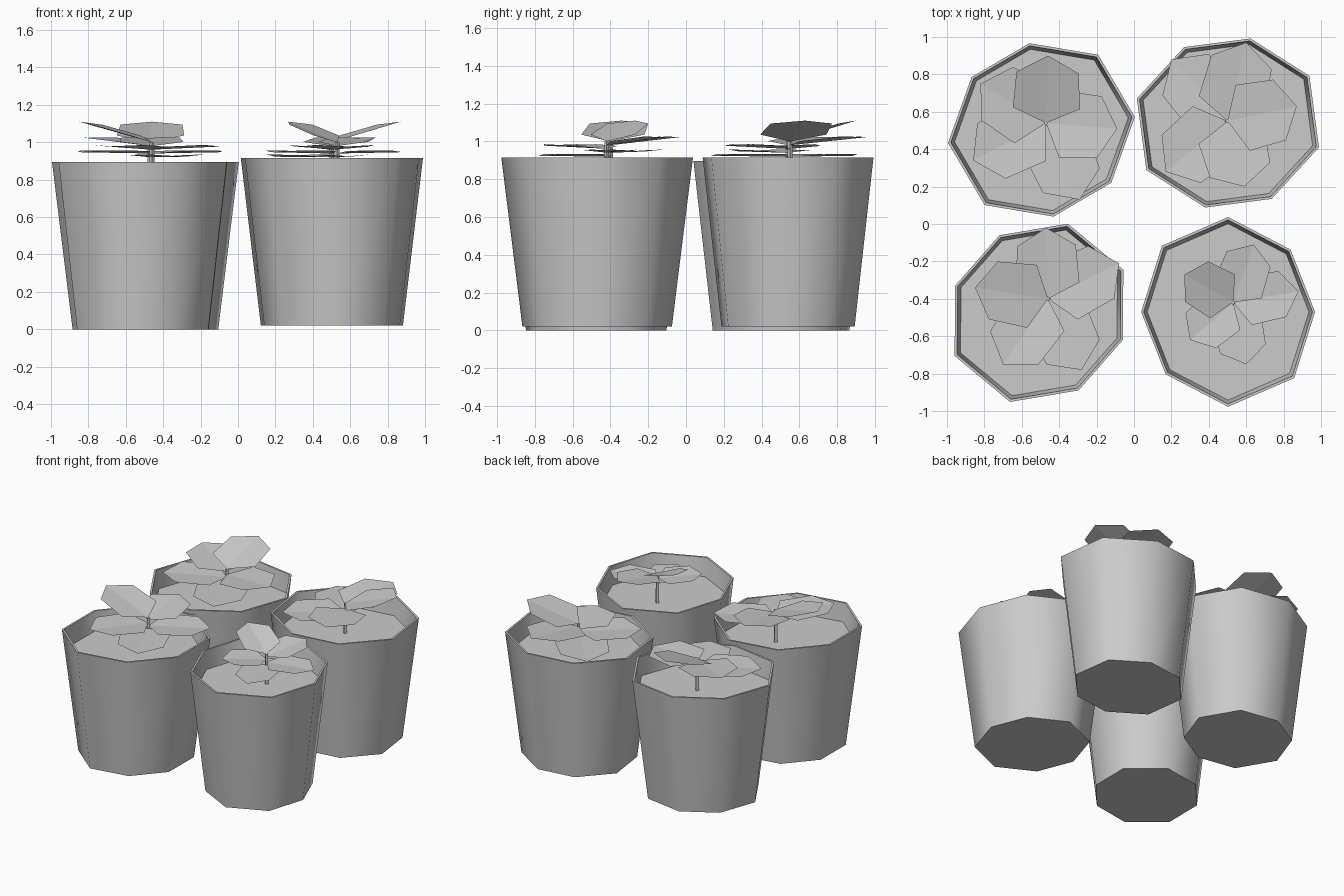
import bpy, bmesh
from math import cos, sin, radians
from mathutils import Vector

if "Cube" in bpy.data.objects:
    bpy.data.objects.remove(bpy.data.objects["Cube"])


def make_object(name, bm, smooth=False):
    bmesh.ops.recalc_face_normals(bm, faces=bm.faces[:])
    mesh = bpy.data.meshes.new(name)
    bm.to_mesh(mesh)
    bm.free()
    ob = bpy.data.objects.new(name, mesh)
    bpy.context.collection.objects.link(ob)
    if smooth:
        bpy.ops.object.select_all(action='DESELECT')
        ob.select_set(True)
        bpy.context.view_layer.objects.active = ob
        bpy.ops.object.shade_smooth_by_angle(angle=1.0)
    return ob


def ring(bm, sides, centre, radius, z, start=0, axis=0, stretch=0):
    """Polygon of vertices, slightly longer along the given axis."""
    verts = []
    for i in range(sides):
        a = radians(start + i * 360 / sides)
        r = radius * (1 + stretch * cos(2 * (a - radians(axis))))
        verts.append(bm.verts.new((centre[0] + r * cos(a), centre[1] + r * sin(a), z)))
    return verts


def bridge(bm, a, b):
    for i in range(len(a)):
        j = (i + 1) % len(a)
        bm.faces.new((a[i], a[j], b[j], b[i]))


def add_leaf(bm, base, tip, width):
    """Pointed six-sided leaf, lightly folded on its midrib."""
    along = tip - base
    side = Vector((-along.y, along.x, 0)).normalized() * width / 2
    lift = Vector((0, 0, 0.012))
    b, t = bm.verts.new(base), bm.verts.new(tip)
    for s in (1, -1):
        p = bm.verts.new(base + along * 0.22 + side * s + lift)
        q = bm.verts.new(base + along * 0.75 + side * s * 0.92 + lift)
        bm.faces.new((b, p, q, t))


def build_plant(place, centre, z, start, axis, stem, leaf_width, tips):
    shape = dict(start=start, axis=axis, stretch=0.052)
    soil_z = z + 0.76

    # tapered pot with thin rim and inner wall
    bm = bmesh.new()
    loops = [ring(bm, 8, centre, 0.486 * s, z + h, **shape)
             for s, h in ((.78, 0), (1, .895), (.97, .895), (.93, .76))]
    for a, b in zip(loops, loops[1:]):
        bridge(bm, a, b)
    bm.faces.new(loops[0])
    make_object(place + "_pot", bm, smooth=True)

    # soil
    bm = bmesh.new()
    bm.faces.new(ring(bm, 8, centre, 0.486 * 0.93, soil_z, **shape))
    make_object(place + "_soil", bm)

    # stem
    bm = bmesh.new()
    low, high = ring(bm, 4, stem, .015, soil_z), ring(bm, 4, stem, .012, 1.0)
    bridge(bm, low, high)
    bm.faces.new(high)
    make_object(place + "_stem", bm)

    # leaves, listed from the top one down, each lower and flatter
    bm = bmesh.new()
    for i, tip in enumerate(tips):
        base_z = 1.0 - 0.02 * i
        rise = 0.11 * 0.4 ** i
        add_leaf(bm, Vector((*stem, base_z)), Vector((*tip, base_z + rise)), leaf_width)
    make_object(place + "_leaves", bm)


build_plant("back_left", (-.495, .503), 0, 7.9, 30, (-.47, .54), .36,
            [(-.46, .90), (-.82, .75), (-.09, .51), (-.86, .34), (-.29, .13)])
build_plant("back_right", (.502, .54), .02, -15, 7, (.50, .55), .36,
            [(.87, .63), (.60, .97), (.59, .20), (.17, .28), (.20, .88)])
build_plant("front_left", (-.508, -.475), 0, -18, 45, (-.46, -.40), .34,
            [(-.85, -.34), (-.47, -.02), (-.70, -.75), (-.08, -.21), (-.28, -.78)])
build_plant("front_right", (.503, -.47), .02, 0, 107, (.53, -.42), .27,
            [(.27, -.27), (.64, -.11), (.30, -.62), (.88, -.36), (.60, -.75)])
